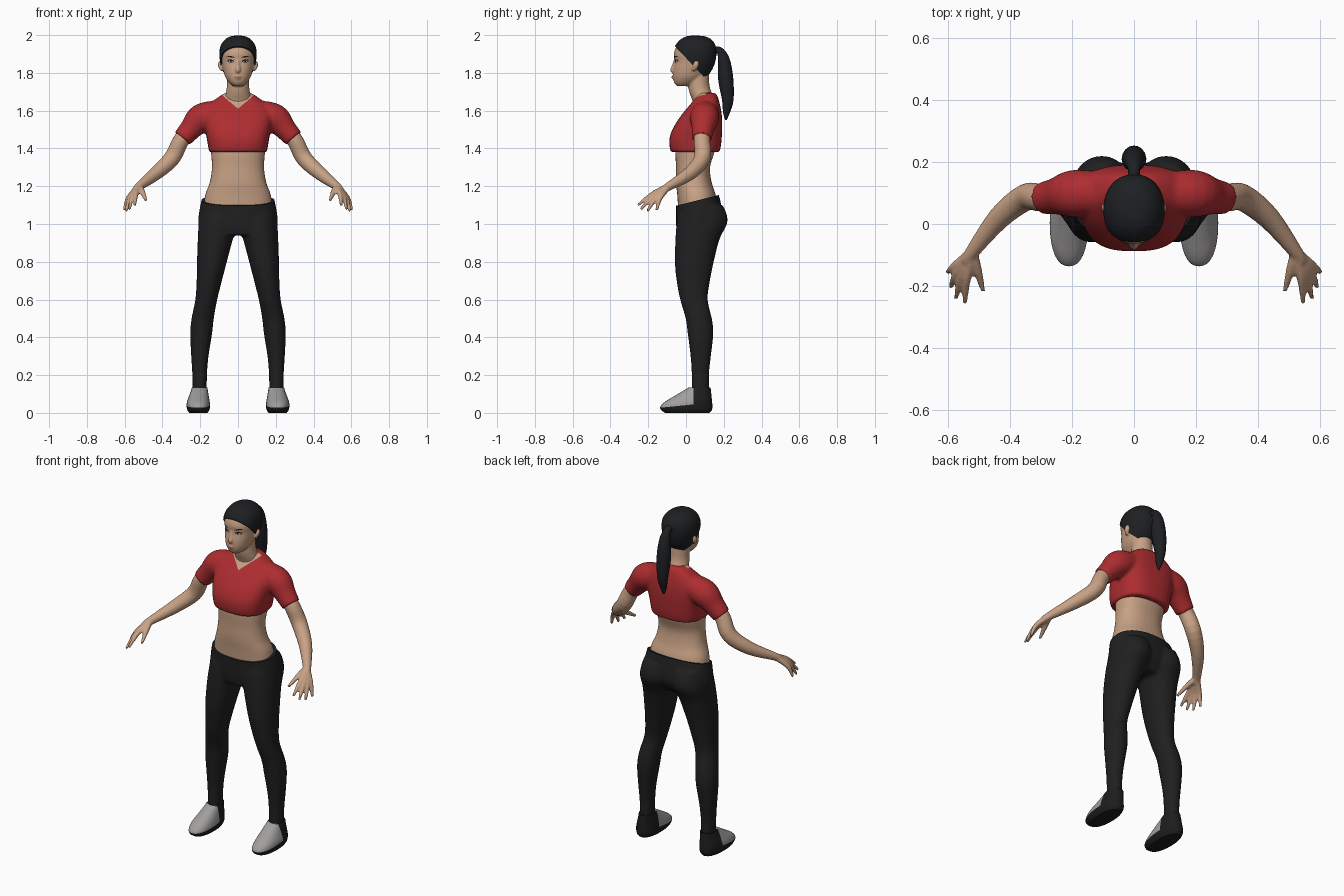
import bpy, bmesh, math
from mathutils import Vector, Matrix
from mathutils.bvhtree import BVHTree

if "Cube" in bpy.data.objects:
    bpy.data.objects.remove(bpy.data.objects["Cube"])


def material(name, r, g, b):
    m = bpy.data.materials.new(name)
    m.use_nodes = True
    m.diffuse_color = (r, g, b, 1)
    bsdf = m.node_tree.nodes["Principled BSDF"]
    bsdf.inputs["Base Color"].default_value = (r, g, b, 1)
    bsdf.inputs["Roughness"].default_value = 0.8
    return m


SKIN = material("skin", 0.58, 0.36, 0.235)
RED = material("red_cloth", 0.42, 0.026, 0.03)
BLACK = material("black_cloth", 0.014, 0.014, 0.015)
HAIR = material("dark_hair", 0.013, 0.014, 0.016)
GREY = material("grey_shoe", 0.36, 0.34, 0.34)
SOLE = material("black_sole", 0.012, 0.012, 0.013)
LIP = material("lips", 0.42, 0.2, 0.15)
LASH = material("eye_dark", 0.012, 0.01, 0.01)
WHITE = material("eye_white", 0.5, 0.46, 0.42)


# ---------- helpers ----------
def refine(rows, k=4):
    """Catmull-Rom samples between the given rows."""
    rows = [Vector(r) for r in rows]
    pad = [rows[0]] + rows + [rows[-1]]
    out = []
    for a, b, c, d in zip(pad, pad[1:], pad[2:], pad[3:]):
        for i in range(k):
            t = i / k
            out.append(b + (c - a) * (t / 2) + (a * 2 - b * 5 + c * 4 - d) * (t * t / 2)
                       + (b * 3 - a - c * 3 + d) * (t ** 3 / 2))
    return out + [rows[-1]]


def loft(bm, rings):
    rings = [[bm.verts.new(p) for p in ring] for ring in rings]
    for lo, hi in zip(rings, rings[1:]):
        n = len(lo)
        for i in range(n):
            j = (i + 1) % n
            bm.faces.new((lo[i], lo[j], hi[j], hi[i]))
    bm.faces.new(rings[0][::-1])
    bm.faces.new(rings[-1])


def slab(bm, rows, power=2.3, n=32):
    """Level super-ellipse sections: z, centre x, half width, front y, back y."""
    rings = []
    for z, cx, hw, front, back in refine(rows):
        ring = []
        for i in range(n):
            c, s = math.cos(math.tau * i / n), math.sin(math.tau * i / n)
            ex, ey = (math.copysign(abs(v) ** (2 / power), v) for v in (c, s))
            ring.append((cx + hw * ex, (front + back) / 2 + (back - front) / 2 * ey, z))
        rings.append(ring)
    loft(bm, rings)


def tube(bm, rows, n=16):
    """Round sections across a path: x, y, z, radius."""
    rows = refine(rows)
    pts = [Vector(r[:3]) for r in rows]
    rings, last, side = [], None, None
    for i, p in enumerate(pts):
        d = (pts[min(i + 1, len(pts) - 1)] - pts[max(i - 1, 0)]).normalized()
        side = last.rotation_difference(d) @ side if last else d.orthogonal().normalized()
        last, up = d, d.cross(side)
        angles = [math.tau * j / n for j in range(n)]
        rings.append([p + (side * math.cos(a) + up * math.sin(a)) * rows[i][3] for a in angles])
    loft(bm, rings)


def mirror(bm):
    new = bmesh.ops.duplicate(bm, geom=bm.verts[:] + bm.edges[:] + bm.faces[:])["geom"]
    bmesh.ops.scale(bm, vec=(-1, 1, 1), verts=[g for g in new if isinstance(g, bmesh.types.BMVert)])
    bmesh.ops.reverse_faces(bm, faces=[g for g in new if isinstance(g, bmesh.types.BMFace)])


def cut(bm, point, normal, clear=False):
    bmesh.ops.bisect_plane(bm, geom=bm.verts[:] + bm.edges[:] + bm.faces[:], dist=1e-5,
                           plane_co=point, plane_no=normal, clear_outer=clear)
    if clear:
        bmesh.ops.holes_fill(bm, edges=[e for e in bm.edges if e.is_boundary], sides=0)


def fuse(bm, voxel, smooth):
    """Blend overlapping volumes into one skin."""
    bmesh.ops.recalc_face_normals(bm, faces=bm.faces)
    me = bpy.data.meshes.new("fuse")
    bm.to_mesh(me)
    ob = bpy.data.objects.new("fuse", me)
    bpy.context.collection.objects.link(ob)
    mod = ob.modifiers.new("Remesh", "REMESH")
    mod.mode, mod.voxel_size = "VOXEL", voxel
    mod = ob.modifiers.new("Smooth", "SMOOTH")
    mod.factor, mod.iterations = 0.5, smooth
    ev = ob.evaluated_get(bpy.context.evaluated_depsgraph_get())
    bm.clear()
    bm.from_mesh(ev.to_mesh())
    ev.to_mesh_clear()
    bpy.data.objects.remove(ob)
    bpy.data.meshes.remove(me)


def finish(bm, name, mats, rule=None):
    bm.normal_update()
    for f in bm.faces:
        f.material_index = rule(f.calc_center_median(), f.normal) if rule else 0
    me = bpy.data.meshes.new(name)
    bm.to_mesh(me)
    ob = bpy.data.objects.new(name, me)
    bpy.context.collection.objects.link(ob)
    for m in mats:
        me.materials.append(m)
    bpy.ops.object.select_all(action="DESELECT")
    ob.select_set(True)
    bpy.context.view_layer.objects.active = ob
    bpy.ops.object.shade_smooth_by_angle(angle=math.radians(40))


# ---------- bare torso, arms and hands ----------
bm = bmesh.new()
wrist = (0.522, -0.09, 1.2, 0.023)
tube(bm, [(0.24, 0.09, 1.51, 0.042), (0.3, 0.084, 1.445, 0.044), (0.35, 0.086, 1.348, 0.044),
          (0.435, 0.02, 1.268, 0.037), wrist, (0.54, -0.12, 1.18, 0.02)])
fingers = [((0.54, -0.178, 1.158), (0.546, -0.255, 1.1)), ((0.557, -0.17, 1.15), (0.575, -0.24, 1.078)),
           ((0.571, -0.155, 1.143), (0.592, -0.205, 1.067)), ((0.58, -0.137, 1.138), (0.602, -0.155, 1.073))]
for knuckle, tip in fingers:
    tube(bm, [wrist[:3] + (0.018,), knuckle + (0.014,), tip + (0.008,)], 10)
tube(bm, [wrist[:3] + (0.018,), (0.505, -0.15, 1.168, 0.015), (0.487, -0.217, 1.125, 0.008)], 10)
mirror(bm)
slab(bm, [(1.46, 0, 0.145, -0.05, 0.16), (1.38, 0, 0.143, -0.056, 0.15), (1.3, 0, 0.138, -0.053, 0.127),
          (1.22, 0, 0.15, -0.053, 0.136), (1.15, 0, 0.175, -0.046, 0.158), (1.06, 0, 0.185, -0.04, 0.165)])
fuse(bm, 0.006, 5)
finish(bm, "bare_torso_and_arms", [SKIN])

# ---------- cropped shirt with a V neck ----------
bm = bmesh.new()
tube(bm, [(0.11, 0.1, 1.585, 0.07), (0.195, 0.098, 1.56, 0.077), (0.25, 0.09, 1.503, 0.06),
          (0.295, 0.083, 1.452, 0.052)], 20)
mirror(bm)
slab(bm, [(1.38, 0, 0.153, -0.08, 0.178), (1.42, 0, 0.16, -0.088, 0.186), (1.47, 0, 0.168, -0.084, 0.19),
          (1.53, 0, 0.178, -0.056, 0.192), (1.59, 0, 0.18, -0.014, 0.188), (1.64, 0, 0.145, 0.028, 0.178),
          (1.68, 0, 0.092, 0.055, 0.165), (1.695, 0, 0.065, 0.06, 0.15)], 2.7)
fuse(bm, 0.009, 5)
for side in (1, -1):
    cut(bm, (0, 0, 1.61), (-0.85 * side, 0, 1))
finish(bm, "cropped_shirt", [RED, SKIN], lambda c, n: int(c.z > 1.61 + 0.85 * abs(c.x) and c.y < 0.1))

# ---------- leggings ----------
bm = bmesh.new()
slab(bm, [(1.1, 0.1, 0.085, 0, 0.195), (1.05, 0.103, 0.098, -0.04, 0.216), (1, 0.106, 0.103, -0.05, 0.217),
          (0.92, 0.12, 0.093, -0.056, 0.178), (0.8, 0.138, 0.079, -0.059, 0.147), (0.7, 0.152, 0.067, -0.05, 0.127),
          (0.6, 0.168, 0.058, -0.031, 0.115), (0.5, 0.187, 0.059, -0.002, 0.137), (0.42, 0.195, 0.058, 0.009, 0.145),
          (0.3, 0.202, 0.046, 0.024, 0.132), (0.2, 0.203, 0.039, 0.03, 0.122), (0.08, 0.203, 0.038, 0.03, 0.126)], 2.1)
mirror(bm)
slab(bm, [(1.2, 0, 0.174, -0.05, 0.16), (1.13, 0, 0.193, -0.052, 0.18), (1.05, 0, 0.208, -0.052, 0.196),
          (1, 0, 0.211, -0.053, 0.19), (0.94, 0, 0.205, -0.045, 0.15)])
fuse(bm, 0.009, 5)
cut(bm, (0, 0.06, 1.125), (0, -0.25, 1), True)
finish(bm, "leggings", [BLACK])

# ---------- shoes ----------
bm = bmesh.new()
slab(bm, [(0, 0.21, 0.048, -0.11, 0.125), (0.015, 0.21, 0.058, -0.132, 0.137), (0.035, 0.21, 0.062, -0.135, 0.14),
          (0.06, 0.21, 0.06, -0.11, 0.138), (0.09, 0.207, 0.052, -0.06, 0.135), (0.12, 0.204, 0.044, -0.01, 0.132),
          (0.135, 0.203, 0.041, 0.015, 0.13)])
cut(bm, (0, 0.04, 0), (0, 1, 0))
cut(bm, (0, -0.13, 0.028), (0, -0.1, 1))
mirror(bm)
finish(bm, "shoes", [SOLE, GREY], lambda c, n: int(c.y < 0.04 and c.z > 0.028 + 0.1 * (c.y + 0.13)))

# ---------- head with neck, nose and ears ----------
skull = [(1.73, 0, 0.026, -0.046, 0.03), (1.748, 0, 0.047, -0.062, 0.06), (1.78, 0, 0.068, -0.069, 0.1),
         (1.82, 0, 0.08, -0.067, 0.13), (1.86, 0, 0.088, -0.06, 0.147), (1.9, 0, 0.092, -0.064, 0.153),
         (1.94, 0, 0.084, -0.05, 0.148), (1.97, 0, 0.06, -0.022, 0.125), (1.985, 0, 0.032, 0.01, 0.09),
         (1.988, 0, 0.01, 0.035, 0.06)]
bm = bmesh.new()
tube(bm, [(0.084, 0.04, 1.812, 0.009), (0.091, 0.052, 1.84, 0.016), (0.091, 0.057, 1.862, 0.01)], 10)
mirror(bm)
slab(bm, skull, 2.15)
slab(bm, [(1.58, 0, 0.08, 0.05, 0.15), (1.65, 0, 0.074, 0.035, 0.15), (1.69, 0, 0.065, 0.02, 0.138),
          (1.73, 0, 0.059, 0.012, 0.125), (1.8, 0, 0.058, 0.015, 0.12)], 2)
tube(bm, [(0, -0.053, 1.878, 0.009), (0, -0.064, 1.838, 0.011), (0, -0.07, 1.814, 0.014),
          (0, -0.062, 1.806, 0.01)], 12)
tube(bm, [(0.02, -0.052, 1.778, 0.008), (0, -0.063, 1.777, 0.013), (-0.02, -0.052, 1.778, 0.008)], 12)
fuse(bm, 0.005, 4)
face = BVHTree.FromBMesh(bm)
finish(bm, "head", [SKIN])


# ---------- thin face details laid on the head ----------
def plate(name, x, z, half_width, half_height, tilt, mat, lift=0.002):
    bm = bmesh.new()
    bmesh.ops.create_circle(bm, cap_ends=True, cap_tris=True, segments=16, radius=1)
    bmesh.ops.subdivide_edges(bm, edges=bm.edges[:], cuts=1)
    turn = Matrix.Rotation(tilt, 2)
    for v in bm.verts:
        u, w = turn @ Vector((v.co.x * half_width, v.co.y * half_height))
        hit = face.ray_cast(Vector((x + u, -1, z + w)), Vector((0, 1, 0)))[0]
        v.co = hit - Vector((0, lift, 0))
    bmesh.ops.recalc_face_normals(bm, faces=bm.faces)
    if sum(f.normal.y for f in bm.faces) > 0:
        bmesh.ops.reverse_faces(bm, faces=bm.faces)
    finish(bm, name, [mat])


for side, label in ((1, "left"), (-1, "right")):
    plate(label + "_brow", 0.04 * side, 1.886, 0.021, 0.0035, 0.15 * side, LASH)
    plate(label + "_eye_outline", 0.039 * side, 1.863, 0.018, 0.008, 0.1 * side, LASH)
    plate(label + "_eye_white", 0.039 * side, 1.861, 0.013, 0.004, 0.1 * side, WHITE, 0.003)
    plate(label + "_iris", 0.038 * side, 1.862, 0.005, 0.005, 0, LASH, 0.004)
plate("lips", 0, 1.777, 0.023, 0.008, 0, LIP)

# ---------- hair cap and ponytail ----------
bm = bmesh.new()
slab(bm, [(1.86 + (z - 1.86) * 1.07, 0, w + 0.007, f - 0.006, b + 0.008) for z, _, w, f, b in skull], 2.15)
cut(bm, (0, -0.06, 1.942), (0, -1.05, -1), True)
finish(bm, "hair_cap", [HAIR])

bm = bmesh.new()
tube(bm, [(0, 0.13, 1.91, 0.024), (0, 0.175, 1.92, 0.019), (0, 0.2, 1.87, 0.031), (0, 0.21, 1.77, 0.04),
          (0, 0.221, 1.66, 0.031), (0, 0.214, 1.59, 0.018), (0, 0.211, 1.55, 0.004)])
finish(bm, "ponytail", [HAIR])
